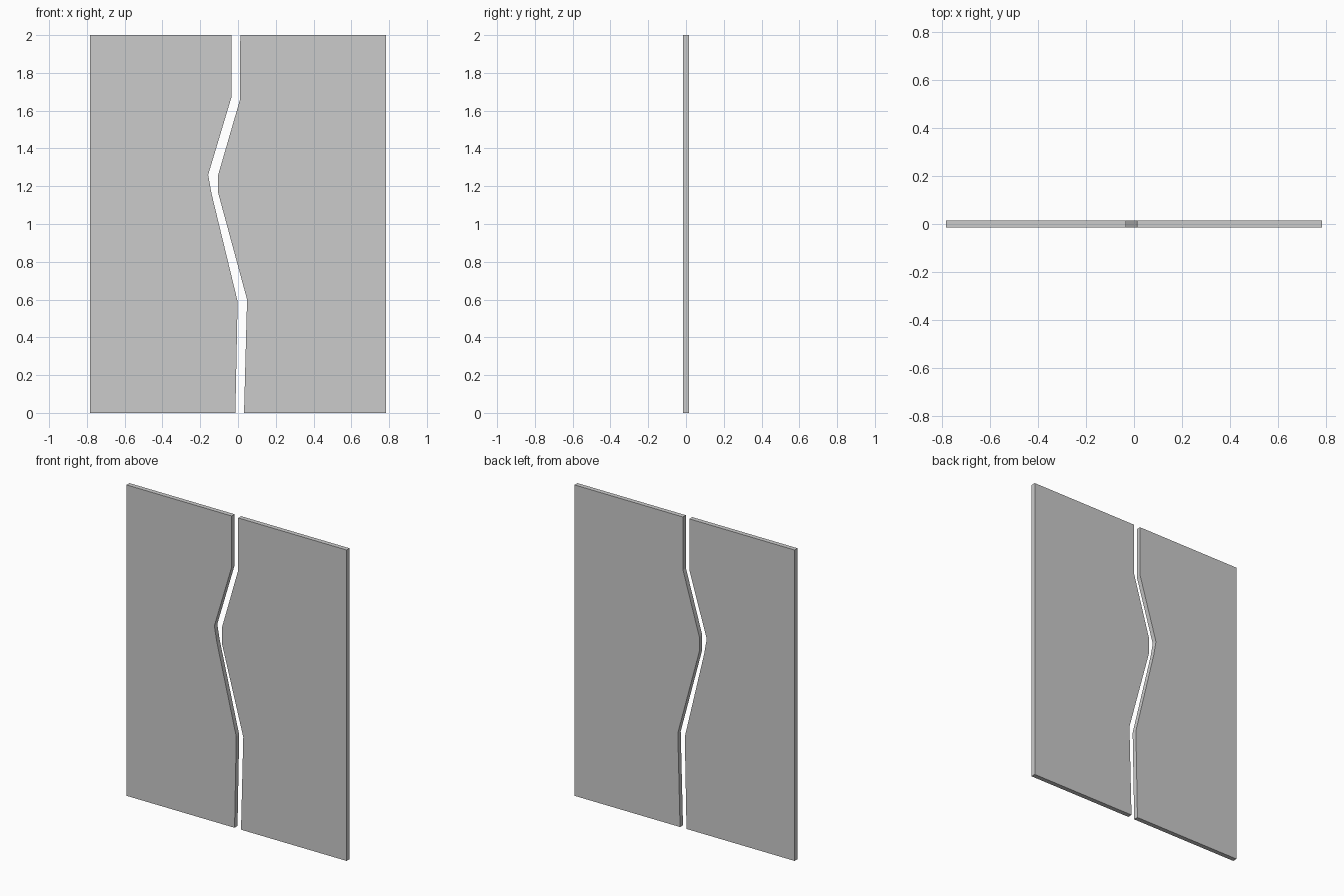
import bpy, bmesh

if "Cube" in bpy.data.objects:
    bpy.data.objects.remove(bpy.data.objects["Cube"])

HALF_WIDTH, HEIGHT, THICKNESS = 0.783, 2.0, 0.03


def make_panel(name, outer_x, inner_edge):
    """Extrude a flat panel with one straight outer side and one jagged side."""
    outline = [(outer_x, 0.0)] + inner_edge + [(outer_x, HEIGHT)]
    bm = bmesh.new()
    face = bm.faces.new([bm.verts.new((x, -THICKNESS / 2, z)) for x, z in outline])
    result = bmesh.ops.extrude_face_region(bm, geom=[face])
    verts = [v for v in result["geom"] if isinstance(v, bmesh.types.BMVert)]
    bmesh.ops.translate(bm, verts=verts, vec=(0, THICKNESS, 0))
    bmesh.ops.recalc_face_normals(bm, faces=bm.faces)
    mesh = bpy.data.meshes.new(name)
    bm.to_mesh(mesh)
    bm.free()
    bpy.context.collection.objects.link(bpy.data.objects.new(name, mesh))


# Left panel, inner edge listed bottom to top
make_panel("left_panel", -HALF_WIDTH, [
    (-0.014, 0.0), (-0.002, 0.59), (-0.14, 1.16),
    (-0.158, 1.26), (-0.035, 1.67), (-0.034, HEIGHT)])

# Right panel, inner edge listed bottom to top
make_panel("right_panel", HALF_WIDTH, [
    (0.032, 0.0), (0.048, 0.60), (-0.105, 1.165),
    (-0.105, 1.26), (0.011, 1.66), (0.012, HEIGHT)])
